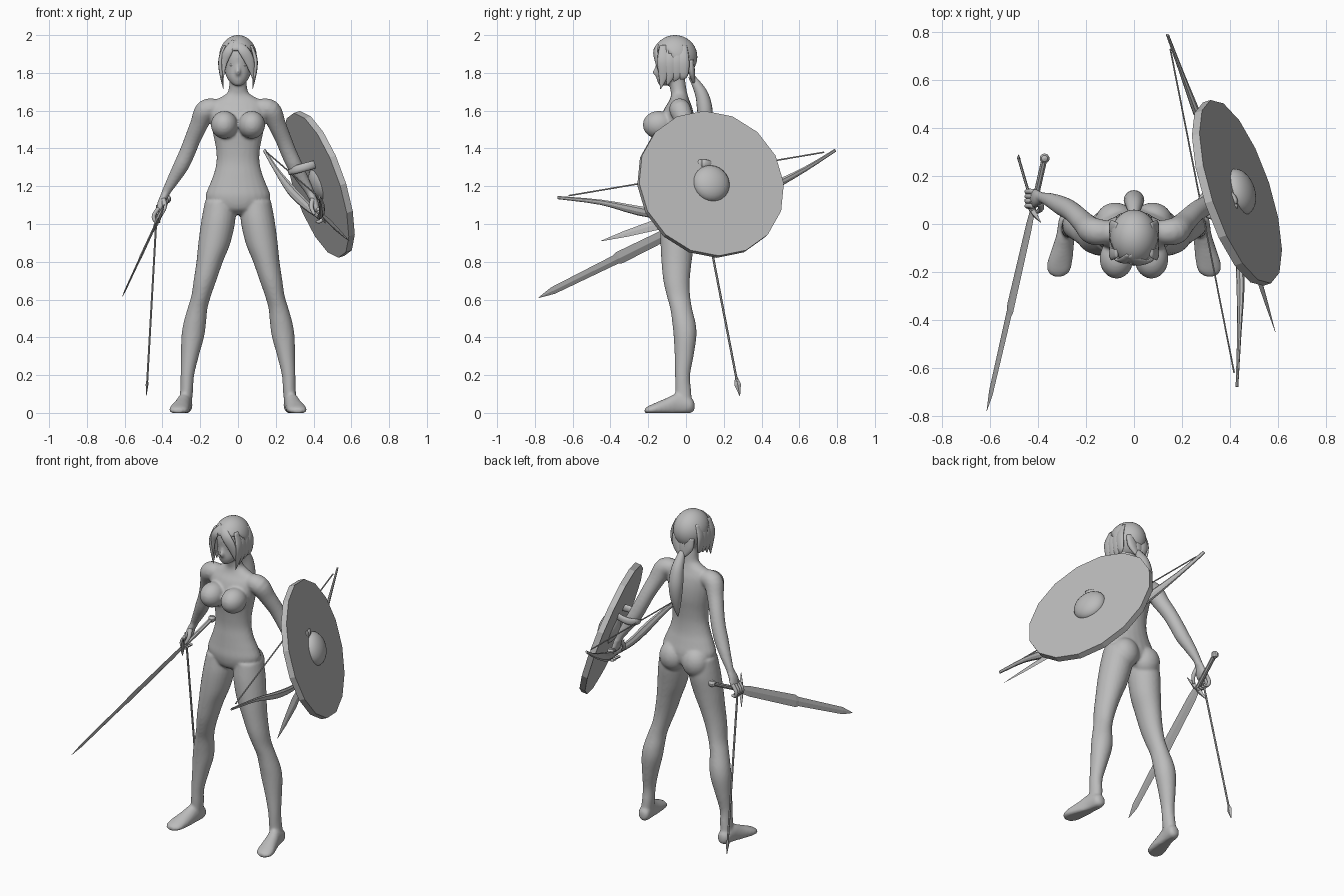
import bpy, bmesh, math
from mathutils import Vector, Matrix

if "Cube" in bpy.data.objects:
    bpy.data.objects.remove(bpy.data.objects["Cube"])

grey = bpy.data.materials.new("plain_grey")
grey.use_nodes = True
grey.diffuse_color = (0.5, 0.5, 0.5, 1)
grey.node_tree.nodes["Principled BSDF"].inputs["Base Color"].default_value = (0.5, 0.5, 0.5, 1)


def finish(bm, name, smooth=True):
    bmesh.ops.recalc_face_normals(bm, faces=bm.faces)
    mesh = bpy.data.meshes.new(name)
    for f in bm.faces:
        f.smooth = smooth
    bm.to_mesh(mesh)
    bm.free()
    mesh.materials.append(grey)
    ob = bpy.data.objects.new(name, mesh)
    bpy.context.collection.objects.link(ob)
    return ob


def refine(rows, steps):
    """Catmull-Rom interpolation of rows of numbers."""
    rows = [Vector(r) for r in rows]
    if steps == 1:
        return rows
    out = []
    for i in range(len(rows) - 1):
        a, b, c, d = rows[max(i - 1, 0)], rows[i], rows[i + 1], rows[min(i + 2, len(rows) - 1)]
        for k in range(steps):
            t = k / steps
            out.append(0.5 * (2 * b + (c - a) * t + (2 * a - 5 * b + 4 * c - d) * t ** 2
                              + (3 * b - a - 3 * c + d) * t ** 3))
    return out + [rows[-1]]


def skin(bm, frames, segs):
    """Bridge rings given as (centre, first axis, second axis)."""
    rings = []
    for c, u, v in frames:
        angles = [2 * math.pi * k / segs for k in range(segs)]
        rings.append([bm.verts.new(c + u * math.cos(a) + v * math.sin(a)) for a in angles])
    for r, s in zip(rings, rings[1:]):
        for k in range(segs):
            n = (k + 1) % segs
            bm.faces.new((r[k], r[n], s[n], s[k]))
    bm.faces.new(rings[0])
    bm.faces.new(rings[-1])


def loft(bm, rows, up="z", mirror=1):
    """Rows are x, y, z, half width, half depth."""
    second = Vector((0, 1, 0)) if up == "z" else Vector((0, 0, 1))
    skin(bm, [(Vector((r[0] * mirror, r[1], r[2])), Vector((max(r[3], 0.002), 0, 0)),
               second * max(r[4], 0.002)) for r in map(list, refine([Vector(r) for r in rows], 4))], 24)


def sweep(bm, rows, side=(0, 1, 0), flat=1, segs=12, steps=4, mirror=1):
    """Rows are x, y, z, radius; side sets the wide direction."""
    rows = refine(rows, steps)
    pts = [Vector((r[0] * mirror, r[1], r[2])) for r in rows]
    side = Vector((side[0] * mirror, side[1], side[2]))
    frames = []
    for i, p in enumerate(pts):
        t = (pts[min(i + 1, len(pts) - 1)] - pts[max(i - 1, 0)]).normalized()
        u = (side - t * side.dot(t)).normalized()
        r = max(rows[i][3], 0.0015)
        frames.append((p, u * r, t.cross(u) * r * flat))
    skin(bm, frames, segs)


def ball(bm, centre, size, segs=24):
    m = Matrix.Translation(centre) @ Matrix.Diagonal((*size, 1))
    bmesh.ops.create_uvsphere(bm, u_segments=segs, v_segments=segs // 2, radius=1, matrix=m)


def along(a, b, profile):
    """Rows on a straight line from fraction and radius pairs."""
    a, b = Vector(a), Vector(b)
    return [(*a.lerp(b, t), r) for t, r in profile]


# Body: overlapping forms merged into one smooth skin
bm = bmesh.new()
torso = [(1.05, -.03, .05, .05), (1.08, -.03, .14, .09), (1.14, -.035, .172, .1),
         (1.2, -.04, .154, .09), (1.26, -.045, .13, .08), (1.33, -.045, .114, .075),
         (1.4, -.045, .117, .08), (1.48, -.045, .133, .09), (1.55, -.045, .148, .09),
         (1.61, -.04, .155, .075), (1.65, -.035, .13, .055), (1.68, -.035, .075, .045),
         (1.71, -.04, .05, .043), (1.8, -.055, .045, .045)]
loft(bm, [(0, y, z, w, d) for z, y, w, d in torso])
head = [(1.732, -.122, .018, .018), (1.75, -.105, .042, .045), (1.78, -.085, .062, .073),
        (1.83, -.07, .074, .086), (1.88, -.065, .08, .095), (1.93, -.06, .076, .092),
        (1.97, -.06, .05, .06), (1.985, -.06, .01, .01)]
loft(bm, [(0, y, z, w, d) for z, y, w, d in head])
sweep(bm, [(0, -.145, 1.86, .008), (0, -.156, 1.825, .01), (0, -.162, 1.802, .015), (0, -.15, 1.795, .008)])
ball(bm, (0, -.143, 1.77), (.022, .012, .009))

leg = [(.095, -.03, 1.12, .08, .09), (.104, -.035, 1.02, .09, .098), (.125, -.045, .9, .085, .09),
       (.15, -.05, .8, .07, .08), (.175, -.05, .7, .06, .07), (.195, -.04, .62, .052, .062),
       (.215, -.025, .55, .053, .058), (.23, -.01, .47, .06, .062), (.24, -.005, .4, .06, .06),
       (.255, -.01, .3, .047, .05), (.268, -.018, .2, .036, .04), (.272, -.015, .12, .034, .042),
       (.28, -.01, .03, .034, .045)]
foot = [(.275, .045, .035, .015, .02), (.277, .025, .04, .036, .042), (.285, -.04, .045, .038, .06),
        (.297, -.1, .03, .045, .05), (.31, -.16, .02, .052, .034), (.315, -.2, .014, .045, .022),
        (.317, -.22, .01, .02, .012)]
arm = [(.11, -.035, 1.612, .05), (.17, -.03, 1.602, .057), (.205, 0, 1.53, .048),
       (.24, .035, 1.45, .043), (.268, .058, 1.38, .042), (.3, .075, 1.31, .041),
       (.34, .095, 1.24, .033), (.38, .11, 1.17, .023), (.392, .112, 1.14, .022)]
palm = [(.38, .11, 1.17, .02, .022), (.4, .108, 1.13, .021, .032), (.412, .106, 1.09, .02, .04),
        (.424, .106, 1.06, .014, .036)]
for s in (-1, 1):
    loft(bm, leg, mirror=s)
    loft(bm, foot, "y", s)
    sweep(bm, arm, segs=20, mirror=s)
    loft(bm, palm, mirror=s)
    ball(bm, (s * .073, -.145, 1.525), (.071, .084, .074))
    ball(bm, (s * .078, .015, 1.09), (.083, .075, .09))
    ball(bm, (s * .08, -.05, 1.84), (.008, .018, .028))
for v in bm.verts:
    v.co.z = max(v.co.z, 0)
body = finish(bm, "body")
remesh = body.modifiers.new("merge", "REMESH")
remesh.mode = "VOXEL"
remesh.voxel_size = 0.008
remesh.use_smooth_shade = True
relax = body.modifiers.new("relax", "SMOOTH")
relax.factor = 0.5
relax.iterations = 5

# Eyes, fingers and thumbs
for s, label in ((1, "left"), (-1, "right")):
    bm = bmesh.new()
    ball(bm, (s * .031, -.139, 1.842), (.015, .01, .008), 16)
    finish(bm, label + "_eye")
    bm = bmesh.new()
    for i in range(4):
        y = .076 + .02 * i
        sweep(bm, [(.42, y, 1.085, .011), (.446, y, 1.045, .011), (.437, y - .004, 1.015, .01),
                   (.412, y - .006, 1.012, .007)], segs=10, mirror=s)
    sweep(bm, [(.395, .09, 1.13, .014), (.388, .065, 1.09, .012), (.405, .05, 1.05, .008)], segs=10, mirror=s)
    finish(bm, label + "_fingers")

# Hair cap with an open face, then locks and ponytail
bm = bmesh.new()
ball(bm, (0, -.058, 1.885), (.1, .118, .115), 40)
face = [f for f in bm.faces if f.calc_center_median().y < -.085 and f.calc_center_median().z < 1.925]
bmesh.ops.delete(bm, geom=face, context="FACES")
cap = finish(bm, "hair_cap")
shell = cap.modifiers.new("thickness", "SOLIDIFY")
shell.thickness = 0.012

bm = bmesh.new()
for s in (-1, 1):
    for y, low in ((-.12, 1.715), (-.085, 1.735), (-.05, 1.755), (-.015, 1.765)):
        sweep(bm, [(.07, y, 1.945, .02), (.093, y, 1.87, .032), (.088, y, 1.79, .026),
                   (.078, y - .015, low, .002)], flat=.35, mirror=s)
# swept fringe, longer on one side of the parting
sweep(bm, [(-.02, -.13, 1.97, .014), (.025, -.16, 1.925, .028), (.062, -.152, 1.86, .026),
           (.082, -.13, 1.76, .002)], (1, .3, .3), .35)
sweep(bm, [(-.02, -.13, 1.97, .014), (-.05, -.155, 1.92, .024), (-.078, -.138, 1.85, .02),
           (-.082, -.13, 1.75, .002)], (1, -.3, -.3), .35)
for x in (-.045, 0, .045):
    sweep(bm, [(x, .025, 1.87, .03), (x * .8, .03, 1.81, .035), (x * .2, .04, 1.755, .018)], (1, 0, 0), .5)
finish(bm, "hair_locks")

bm = bmesh.new()
sweep(bm, [(0, .025, 1.785, .016), (0, .055, 1.74, .026), (0, .085, 1.68, .037), (0, .1, 1.6, .043),
           (0, .1, 1.52, .036), (0, .09, 1.44, .02), (0, .08, 1.38, .002)], (1, 0, 0), .95, 16)
finish(bm, "ponytail")

# Round shield, boss and forearm strap
normal = Vector((1, .33, .34)).normalized()
place = Matrix.Translation((.43, .13, 1.21)) @ normal.to_track_quat("Z", "Y").to_matrix().to_4x4()
bm = bmesh.new()
bmesh.ops.create_cone(bm, cap_ends=True, segments=16, radius1=.403, radius2=.403, depth=.035, matrix=place)
finish(bm, "shield", False)
bm = bmesh.new()
bmesh.ops.create_uvsphere(bm, u_segments=24, v_segments=14, radius=1,
                          matrix=place @ Matrix.Translation((0, 0, .012)) @ Matrix.Diagonal((.1, .1, .06, 1)))
finish(bm, "shield_boss")
bm = bmesh.new()
loop = []
for k in range(25):
    a = 2 * math.pi * k / 24
    loop.append((.35 + .075 * math.cos(a), .085 + .06 * math.sin(a), 1.3 + .02 * math.cos(a), .022))
sweep(bm, loop, (0, 0, 1), .5, 10, 1)
finish(bm, "shield_strap")

# Bow and string
tip_a, tip_b = (.14, .79, 1.39), (.43, -.68, 1.14)
bm = bmesh.new()
sweep(bm, [(*tip_a, .01), (.2, .63, 1.29, .015), (.28, .42, 1.18, .027), (.36, .24, 1.1, .024),
           (.42, .1, 1.05, .016), (.435, -.08, 1.045, .024), (.445, -.25, 1.07, .027),
           (.44, -.45, 1.115, .015), (*tip_b, .009)], (.4, 0, 1), .55, 8, 3)
finish(bm, "bow", False)
bm = bmesh.new()
sweep(bm, along(tip_a, tip_b, ((.04, .004), (.96, .004))), (0, 0, 1), 1, 6, 1)
finish(bm, "bow_string", False)

# Sword and dagger share one builder
def weapon(name, tip, pommel, side, blade, guard_at, guard, grip):
    bm = bmesh.new()
    sweep(bm, along(tip, pommel, blade), side, .2, 4, 1)
    sweep(bm, along(tip, pommel, ((guard_at, grip), (.98, grip))), side, 1, 8, 1)
    ball(bm, Vector(tip).lerp(Vector(pommel), .985), [grip * 1.7] * 3, 10)
    mid = Vector(tip).lerp(Vector(pommel), guard_at)
    reach = Vector(side).normalized() * guard
    sweep(bm, along(mid - reach, mid + reach, ((0, .002), (.35, .016), (.65, .016), (1, .002))),
          Vector(tip) - mid, .7, 4, 1)
    finish(bm, name, False)


weapon("sword", (-.615, -.78, .61), (-.37, .29, 1.14), (.34, -.47, .81),
       ((0, .001), (.07, .021), (.38, .027), (.4, .036), (.72, .031), (.79, .022)), .78, .1, .013)
weapon("dagger", (.59, -.45, .91), (.39, .2, 1.1), (-.3, -.3, .8),
       ((0, .001), (.2, .018), (.45, .03), (.72, .02)), .72, .05, .012)

# Arrow held with the sword
bm = bmesh.new()
point, tail = (-.485, .285, .09), (-.428, .09, 1.1)
sweep(bm, along(point, tail, ((.05, .006), (1, .006))), (0, 1, 0), 1, 6, 1)
sweep(bm, along(point, tail, ((0, .001), (.06, .018), (.1, .006))), (0, 1, 0), .4, 4, 1)
finish(bm, "arrow", False)
